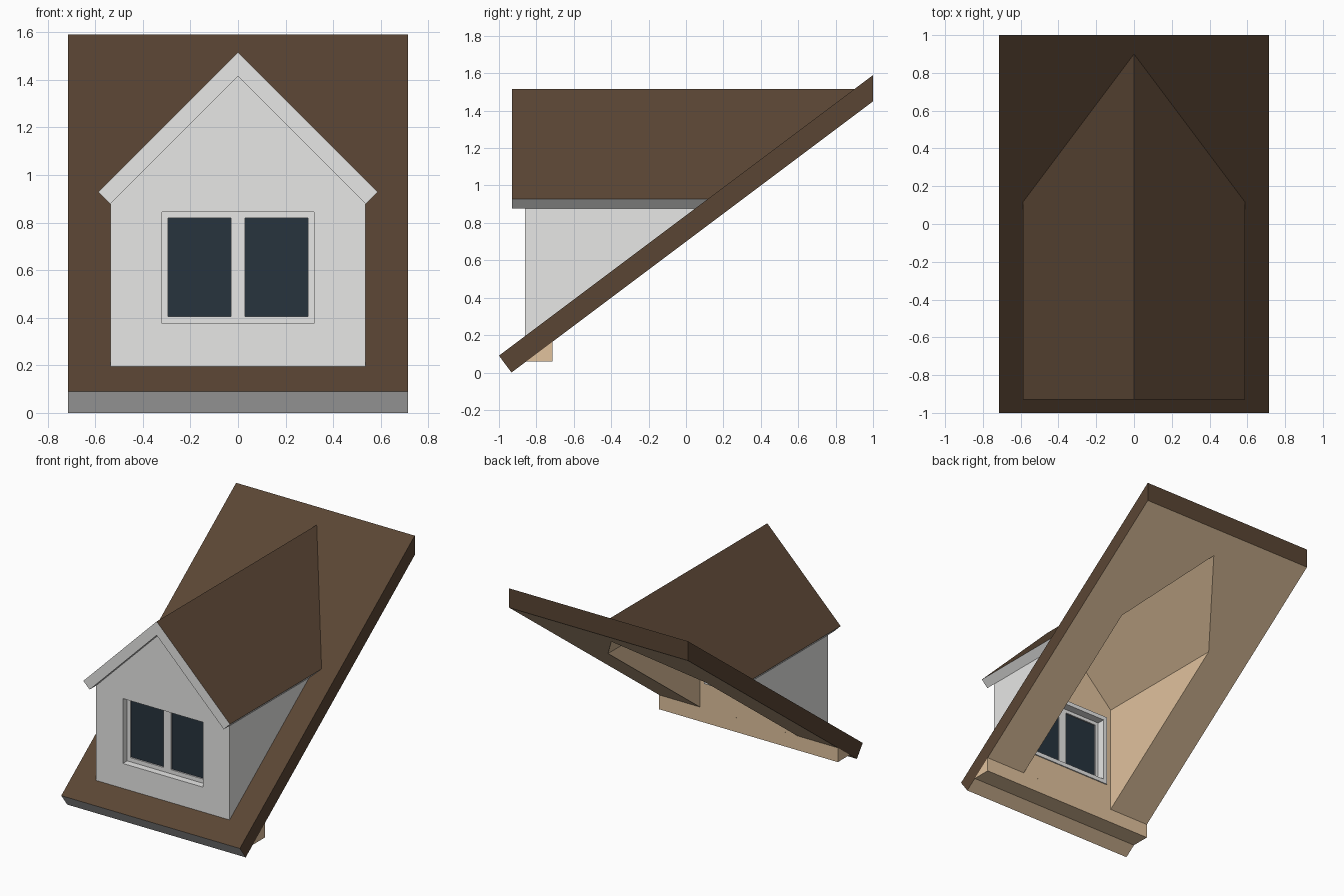
import bpy, bmesh
from mathutils import Vector

if "Cube" in bpy.data.objects:
    bpy.data.objects.remove(bpy.data.objects["Cube"])

def material(name, rgb):
    m = bpy.data.materials.new(name)
    m.diffuse_color = (*rgb, 1)
    m.use_nodes = True
    m.node_tree.nodes["Principled BSDF"].inputs["Base Color"].default_value = m.diffuse_color
    return m

BROWN = material("roof brown", (0.102, 0.060, 0.034))
WHITE = material("painted white", (0.80, 0.80, 0.79))
TAN = material("interior tan", (0.75, 0.54, 0.337))
GLASS = material("dark glass", (0.020, 0.033, 0.048))
MATS = [BROWN, WHITE, TAN, GLASS]
B, W, T, G = range(4)

def finish(name, bm, mat=W):
    bmesh.ops.recalc_face_normals(bm, faces=bm.faces[:])
    me = bpy.data.meshes.new(name)
    for m in MATS:
        me.materials.append(m)
    for f in bm.faces:
        f.material_index = mat
    bm.to_mesh(me)
    bm.free()
    ob = bpy.data.objects.new(name, me)
    bpy.context.collection.objects.link(ob)
    return ob

def prism(a, b, pts, axis):
    """Extrude a closed profile along x (points y,z) or y (points x,z)."""
    bm = bmesh.new()
    place = (lambda t, p: (t, p[0], p[1])) if axis == 'x' else (lambda t, p: (p[0], t, p[1]))
    ends = [[bm.verts.new(place(t, p)) for p in pts] for t in (a, b)]
    n = len(pts)
    for ring in ends:
        bm.faces.new(ring)
    for i in range(n):
        j = (i + 1) % n
        bm.faces.new((ends[0][i], ends[0][j], ends[1][j], ends[1][i]))
    return bm

def clip_to_roof(bm):
    """Keep only what lies above the main roof surface."""
    bmesh.ops.recalc_face_normals(bm, faces=bm.faces[:])
    bmesh.ops.bisect_plane(bm, geom=bm.verts[:] + bm.edges[:] + bm.faces[:],
                           plane_co=(0, -1, 0.09), plane_no=Vector((0, -0.6, 0.8)),
                           clear_inner=True)
    bmesh.ops.holes_fill(bm, edges=[e for e in bm.edges if e.is_boundary])
    return bm

def gable(half, base, peak):
    return [(-half, base), (half, base), (half, peak - half), (0, peak), (-half, peak - half)]

def box(name, x0, x1, y0, y1, z0, z1, mat=W):
    return finish(name, prism(x0, x1, [(y0, z0), (y1, z0), (y1, z1), (y0, z1)], 'x'), mat)

def cut(ob, cutters):
    for c in cutters:
        md = ob.modifiers.new("cut", 'BOOLEAN')
        md.operation, md.solver, md.object = 'DIFFERENCE', 'EXACT', c
    bpy.context.view_layer.update()
    me = bpy.data.meshes.new_from_object(ob.evaluated_get(bpy.context.evaluated_depsgraph_get()))
    ob.modifiers.clear()
    ob.data = me
    me.materials.clear()
    for m in MATS:
        me.materials.append(m)

def inside(c):
    """True on faces bounding the room volume."""
    return abs(c.x) < 0.392 and c.y > -0.717 and c.z < 1.343 - abs(c.x)

def paint(ob, rule):
    for p in ob.data.polygons:
        p.material_index = rule(p.center, p.normal)

# Cutters: room inside the dormer, and window opening
room = finish("room_cutter", prism(-0.715, 1.5, gable(0.39, -0.5, 1.341), 'y'))
opening = box("window_cutter", -0.32, 0.32, -1.1, -0.6, 0.375, 0.845)

# Main sloping roof slab
slab = finish("main_roof", prism(-0.715, 0.715,
              [(-1, 0.09), (1, 1.59), (1, 1.45), (-0.933, 0)], 'x'))
cut(slab, [room])

def slab_rule(c, n):
    if n.z > 0.5:
        return B
    if n.z < -0.5:
        return W if n.y < -0.3 else T
    return T if inside(c) else B
paint(slab, slab_rule)

# Dormer walls with lined ceiling
walls = finish("dormer_walls", clip_to_roof(prism(-0.86, 1, gable(0.535, 0, 1.415), 'y')))
cut(walls, [room, opening])
paint(walls, lambda c, n: T if inside(c) else W)

# Dormer gable roof
roof = finish("dormer_roof", clip_to_roof(prism(-0.93, 1,
              [(-0.587, 0.928), (0, 1.515), (0.587, 0.928),
               (0.537, 0.878), (0, 1.415), (-0.537, 0.878)], 'y')))
paint(roof, lambda c, n: B if n.z > 0.5 else W)

# Knee wall under the roof
finish("knee_wall", prism(-0.715, 0.715,
       [(-0.853, 0.06), (-0.715, 0.06), (-0.715, 0.1635)], 'x'), T)

# Window frame, mullion and panes
Y0, Y1 = -0.81, -0.765
for s, side in ((-1, "left"), (1, "right")):
    box("window_stile_" + side, *sorted((s * 0.295, s * 0.32)), Y0, Y1, 0.375, 0.845)
    box("window_pane_" + side, *sorted((s * 0.03, s * 0.295)), -0.80, -0.775, 0.405, 0.82, G)
    box("inner_casing_" + side, *sorted((s * 0.32, s * 0.35)), -0.72, -0.707, 0.345, 0.875)
box("window_mullion", -0.03, 0.03, Y0, Y1, 0.405, 0.82)
box("window_bottom_rail", -0.295, 0.295, Y0, Y1, 0.375, 0.405)
box("window_top_rail", -0.295, 0.295, Y0, Y1, 0.82, 0.845)
box("inner_casing_bottom", -0.32, 0.32, -0.72, -0.707, 0.345, 0.375)
box("inner_casing_top", -0.32, 0.32, -0.72, -0.707, 0.845, 0.875)

for c in (room, opening):
    bpy.data.objects.remove(c)
